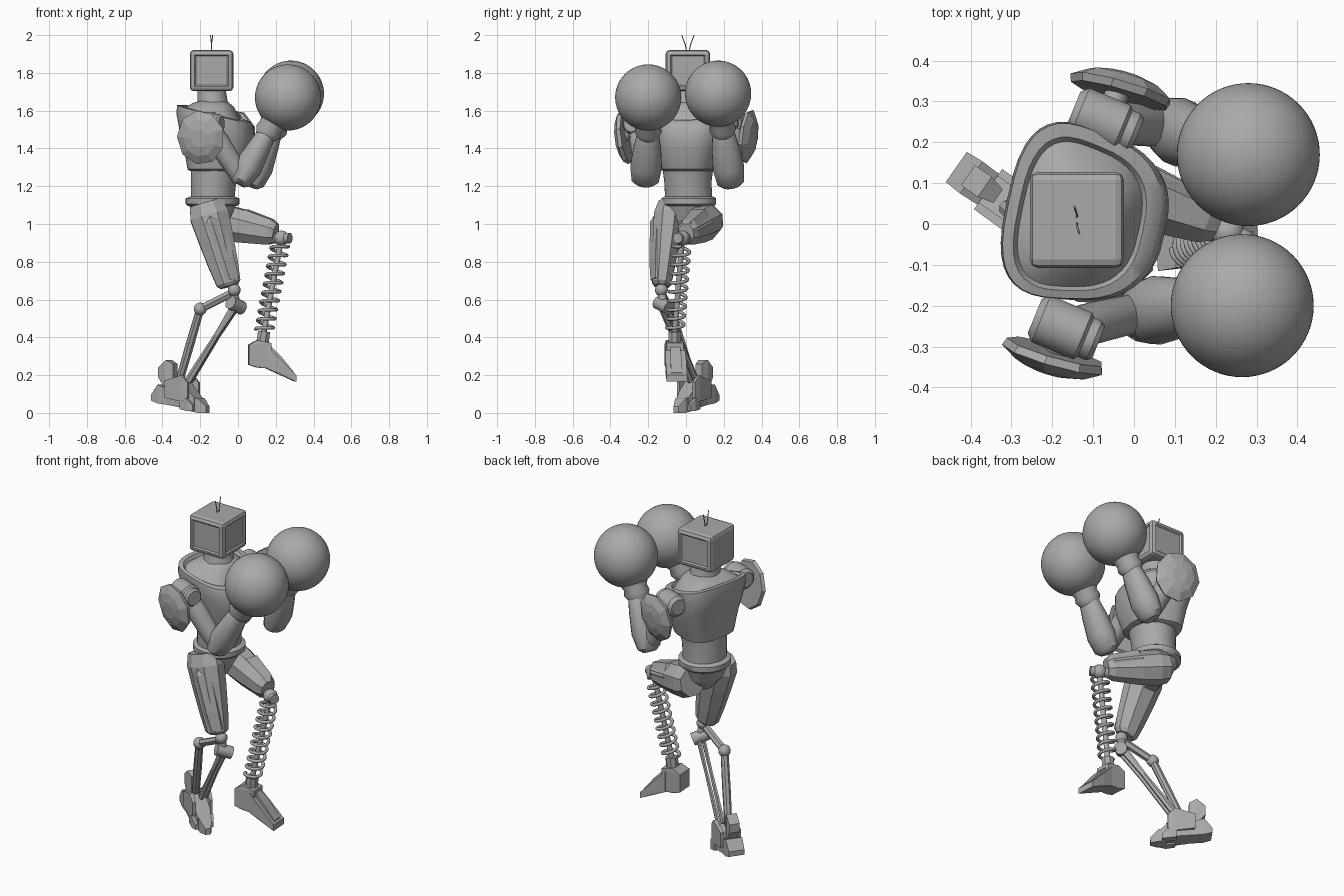
import bpy, bmesh, math
from mathutils import Vector, Matrix

if "Cube" in bpy.data.objects:
    bpy.data.objects.remove(bpy.data.objects["Cube"])

grey = bpy.data.materials.new("plain_grey")
grey.use_nodes = True
grey.diffuse_color = (0.4, 0.4, 0.4, 1)
grey.node_tree.nodes["Principled BSDF"].inputs["Base Color"].default_value = (0.4, 0.4, 0.4, 1)


def finish(name, bm, smooth=0):
    """Turn a bmesh into a named object, smooth below the given angle."""
    bmesh.ops.recalc_face_normals(bm, faces=bm.faces)
    me = bpy.data.meshes.new(name)
    bm.to_mesh(me)
    bm.free()
    ob = bpy.data.objects.new(name, me)
    bpy.context.collection.objects.link(ob)
    me.materials.append(grey)
    if smooth:
        bpy.ops.object.select_all(action='DESELECT')
        bpy.context.view_layer.objects.active = ob
        ob.select_set(True)
        bpy.ops.object.shade_smooth_by_angle(angle=math.radians(smooth))
    return ob


def skin(name, rings, smooth=0):
    """Bridge a list of rings and cap both ends."""
    bm = bmesh.new()
    loops = [[bm.verts.new(p) for p in ring] for ring in rings]
    n = len(loops[0])
    bm.faces.new(loops[0])
    bm.faces.new(loops[-1])
    for a, b in zip(loops, loops[1:]):
        for i in range(n):
            j = (i + 1) % n
            bm.faces.new((a[i], a[j], b[j], b[i]))
    return finish(name, bm, smooth)


def limb(name, a, b, profile, sides=8, smooth=0):
    """Loft along a line; profile holds (fraction, radius, side radius)."""
    a, b = Vector(a), Vector(b)
    d = (b - a).normalized()
    side = d.cross(Vector((1, 0, 0) if abs(d.x) < 0.5 else (0, 0, 1)))
    side = side.normalized()
    up = side.cross(d)
    rings = []
    for t, r, s in profile:
        angs = [(i + 0.5) * math.tau / sides for i in range(sides)]
        rings.append([a.lerp(b, t) + up * r * math.cos(g) + side * s * math.sin(g) for g in angs])
    return skin(name, rings, smooth)


def rod(name, a, b, r, sides=16):
    return limb(name, a, b, [(0, r, r), (1, r, r)], sides, 40)


def ball(name, c, r, seg=48):
    bm = bmesh.new()
    bmesh.ops.create_uvsphere(bm, u_segments=seg, v_segments=seg // 2, radius=r,
                              matrix=Matrix.Translation(c))
    return finish(name, bm, 180)


def wedge(name, ends, origin, yaw):
    """Convex block through stations of (x, low z, high z, half width)."""
    bm = bmesh.new()
    m = Matrix.Translation(origin) @ Matrix.Rotation(math.radians(yaw), 4, 'Z')
    for x, lo, hi, w in ends:
        for z in (lo, hi):
            for s in (-1, 1):
                bm.verts.new(m @ Vector((x, s * w, z)))
    res = bmesh.ops.convex_hull(bm, input=bm.verts)
    bmesh.ops.delete(bm, geom=list(set(res["geom_interior"])), context='VERTS')
    return finish(name, bm)


def stack(name, levels, power=2.0, yaw=-7, smooth=45, sides=40, taper=0):
    """Horizontal rounded sections: z, x, y, half depth, half width, tilt."""
    rings = []
    rot = Matrix.Rotation(math.radians(yaw), 3, 'Z')
    for z, cx, cy, rx, ry, tilt in levels:
        ring = []
        for i in range(sides):
            c, s = math.cos(i * math.tau / sides), math.sin(i * math.tau / sides)
            x = math.copysign(abs(c) ** (2 / power), c)
            y = math.copysign(abs(s) ** (2 / power), s) * ry * (1 - taper * x)
            ring.append(rot @ Vector((x * rx, y, 0)) + Vector((cx, cy, z - tilt * x * rx)))
        rings.append(ring)
    return skin(name, rings, smooth)


def tube(name, pts, r):
    cu = bpy.data.curves.new(name, 'CURVE')
    cu.dimensions, cu.bevel_depth, cu.bevel_resolution, cu.use_fill_caps = '3D', r, 2, True
    sp = cu.splines.new('POLY')
    sp.points.add(len(pts) - 1)
    for q, p in zip(sp.points, pts):
        q.co = (*p, 1)
    ob = bpy.data.objects.new(name, cu)
    bpy.context.collection.objects.link(ob)
    me = bpy.data.meshes.new_from_object(ob.evaluated_get(bpy.context.evaluated_depsgraph_get()))
    bpy.data.objects.remove(ob)
    bm = bmesh.new()
    bm.from_mesh(me)
    return finish(name, bm, 60)


# Head: bevelled box with sunken panels on the face and both sides
bm = bmesh.new()
bmesh.ops.create_cube(bm, size=1, matrix=Matrix.Translation((-0.14, 0.01, 1.812))
                      @ Matrix.Diagonal((0.23, 0.235, 0.218, 1)))
bmesh.ops.bevel(bm, geom=bm.edges[:], offset=0.02, segments=2, profile=0.5, affect='EDGES')
bm.normal_update()
panels = [f for f in bm.faces if f.calc_area() > 0.02 and abs(f.normal.z) < 0.5 and f.normal.x > -0.5]
bmesh.ops.inset_individual(bm, faces=panels, thickness=0.008, depth=0)
bmesh.ops.inset_individual(bm, faces=panels, thickness=0.01, depth=-0.008)
finish("head", bm)
for s in (-1, 1):
    tube("antenna", [(-0.14, 0.01 + s * 0.006, 1.91), (-0.14, 0.01 + s * 0.014, 1.95),
                     (-0.14 - s * 0.006, 0.01 + s * 0.033, 2.0)], 0.0025)

# Torso
stack("neck", [(1.59, -0.13, 0.01, 0.1, 0.11, 0), (1.65, -0.135, 0.01, 0.08, 0.085, 0),
               (1.71, -0.14, 0.01, 0.075, 0.08, 0)])
stack("chest", [(1.28, -0.12, 0.01, 0.125, 0.13, 0), (1.29, -0.115, 0.012, 0.145, 0.15, 0),
                (1.40, -0.10, 0.015, 0.175, 0.18, 0), (1.48, -0.11, 0.02, 0.19, 0.198, 0.1),
                (1.55, -0.12, 0.02, 0.195, 0.21, 0.2), (1.585, -0.125, 0.02, 0.185, 0.207, 0.25),
                (1.59, -0.13, 0.015, 0.155, 0.182, 0.25), (1.575, -0.13, 0.015, 0.145, 0.172, 0.25),
                (1.63, -0.13, 0.015, 0.105, 0.12, 0.1), (1.65, -0.13, 0.01, 0.07, 0.08, 0)],
      2.9, -12, taper=0.15)
stack("abdomen", [(1.12, -0.135, 0.015, 0.115, 0.125, 0), (1.22, -0.13, 0.01, 0.12, 0.125, 0),
                  (1.30, -0.12, 0.01, 0.13, 0.135, 0)])
stack("belt", [(1.095, -0.135, 0.015, 0.13, 0.135, 0), (1.105, -0.135, 0.015, 0.142, 0.145, 0),
               (1.135, -0.135, 0.015, 0.142, 0.145, 0), (1.145, -0.135, 0.015, 0.12, 0.13, 0)])
stack("pelvis", [(0.95, -0.13, 0.0, 0.035, 0.05, 0), (1.02, -0.135, 0.01, 0.09, 0.11, 0),
                 (1.11, -0.135, 0.015, 0.13, 0.135, 0)], smooth=0, sides=12)


def arm(side, shoulder, elbow, wrist, glove, pad, out):
    S, E, W = Vector(shoulder), Vector(elbow), Vector(wrist)
    # Barrel shoulder with a stepped round cap
    axis = Vector((0.92, -0.38, 0))
    limb(side + "_shoulder", S - axis * 0.085, S + axis * 0.085,
         [(0, 0.045, 0.045), (0.1, 0.062, 0.062), (0.75, 0.062, 0.062), (0.8, 0.052, 0.052),
          (0.93, 0.052, 0.052), (1, 0.042, 0.042)], 32, 35)
    limb(side + "_upper_arm", S, E, [(0, 0.05, 0.045), (0.3, 0.06, 0.053), (0.75, 0.055, 0.05),
                                     (1, 0.05, 0.045)], 12, 50)
    limb(side + "_forearm", E, W, [(-0.12, 0.035, 0.045), (-0.04, 0.06, 0.073), (0.25, 0.075, 0.085),
                                   (0.65, 0.062, 0.074), (0.95, 0.05, 0.058), (1.05, 0.04, 0.045)], 16, 40)
    limb(side + "_glove_cuff", W, glove, [(-0.2, 0.05, 0.05), (0, 0.072, 0.072), (0.15, 0.065, 0.065),
                                         (0.5, 0.1, 0.1)], 32, 50)
    ball(side + "_glove", glove, 0.175, 64)
    # Thin faceted shield plate outside the shoulder
    P = Vector(pad)
    limb(side + "_shoulder_pad", P, P + Vector((out * 0.27, out * 0.95, -0.12)) * 0.055,
         [(0, 0.124, 0.137), (0.35, 0.131, 0.145), (0.8, 0.09, 0.1), (1, 0.045, 0.05)], 9)
    tube(side + "_pad_bracket", [S, P + Vector((0, out * 0.02, 0))], 0.03)


arm("right", (-0.165, -0.258, 1.53), (0.02, -0.215, 1.24), (0.16, -0.2, 1.49),
    (0.265, -0.2, 1.67), (-0.192, -0.312, 1.46), -1)
arm("left", (-0.07, 0.25, 1.535), (0.085, 0.235, 1.23), (0.19, 0.195, 1.5),
    (0.28, 0.17, 1.69), (-0.035, 0.315, 1.465), 1)

# Right standing leg: plated thigh, knee linkage and two shin struts
limb("right_thigh", (-0.17, -0.085, 1.11), (-0.045, -0.13, 0.67),
     [(0, 0.095, 0.065), (0.15, 0.112, 0.085), (0.4, 0.102, 0.08), (0.75, 0.085, 0.065),
      (0.96, 0.07, 0.055), (1, 0.052, 0.04)], 8)
limb("right_thigh_plate", (-0.15, -0.115, 1.04), (-0.042, -0.14, 0.7),
     [(0, 0.05, 0.055), (0.1, 0.075, 0.073), (0.7, 0.066, 0.062), (1, 0.058, 0.048)], 6)
knee, hinge = Vector((-0.02, -0.13, 0.65)), Vector((-0.01, -0.12, 0.57))
rear, ankle = Vector((-0.2, -0.08, 0.55)), Vector((-0.28, 0.04, 0.17))
ball("right_knee", knee, 0.034, 24)
rod("knee_post", knee, hinge, 0.022)
rod("knee_hinge", hinge - Vector((0.03, 0.03, -0.015)), hinge + Vector((0.03, 0.03, -0.015)), 0.036)
rod("knee_lever", knee - Vector((0.02, 0, 0.02)), rear, 0.022, 6)
ball("rear_hinge", rear, 0.034, 24)
limb("rear_strut", rear, ankle + Vector((-0.03, 0, 0)), [(0, 0.022, 0.022), (0.5, 0.024, 0.022),
                                                         (1, 0.022, 0.02)], 8)
for s in (-1, 1):
    o = Vector((0.3, 1, 0)) * s * 0.015
    limb("front_strut", hinge + o, ankle + o + Vector((0.02, 0, 0)),
         [(0, 0.024, 0.01), (0.4, 0.015, 0.01), (1, 0.022, 0.012)], 6)

# Right foot: armoured sole, toes, heel and ankle guards
base, turn = Vector((-0.3, 0.045, 0)), -35
across = Matrix.Rotation(math.radians(turn), 3, 'Z') @ Vector((0, 1, 0))
wedge("right_foot_body", [(-0.07, 0.045, 0.14, 0.045), (0.02, 0.03, 0.18, 0.052),
                          (0.11, 0.015, 0.08, 0.038)], base, turn)
wedge("right_foot_heel", [(-0.165, 0.065, 0.095, 0.045), (-0.12, 0.05, 0.15, 0.048),
                          (-0.04, 0.04, 0.12, 0.045)], base, turn)
wedge("right_heel_spur", [(-0.13, 0.19, 0.24, 0.03), (-0.08, 0.12, 0.28, 0.03),
                          (-0.04, 0.12, 0.26, 0.02)], base, turn)
wedge("right_toe_tip", [(0.08, 0.01, 0.09, 0.038), (0.13, 0.0, 0.075, 0.034),
                        (0.17, 0.0, 0.035, 0.016)], base, turn)
for y in (-0.04, 0.04):
    wedge("right_side_toe", [(0.03, 0.02, 0.1, 0.02), (0.08, 0.01, 0.07, 0.022),
                             (0.11, 0.01, 0.04, 0.012)], base + across * y, turn)
    wedge("right_ankle_guard", [(-0.07, 0.08, 0.17, 0.01), (0.04, 0.06, 0.2, 0.012),
                                (0.08, 0.08, 0.16, 0.008)], base + across * y * 1.25, turn)

# Left raised leg: faceted thigh and knee joint
limb("left_thigh", (-0.1, 0.11, 1.015), (0.2, 0, 0.95),
     [(-0.1, 0.085, 0.085), (0.08, 0.1, 0.095), (0.4, 0.095, 0.085), (0.9, 0.073, 0.062),
      (1, 0.055, 0.045)], 8)
limb("left_thigh_plate", (0, 0.08, 1.015), (0.19, 0.01, 0.965),
     [(0, 0.06, 0.055), (0.15, 0.082, 0.077), (0.9, 0.064, 0.057), (1, 0.05, 0.04)], 6)
joint, heel = Vector((0.23, -0.02, 0.925)), Vector((0.135, -0.06, 0.42))
ball("left_knee", joint, 0.04, 24)
rod("left_knee_pin", joint - Vector((-0.045, 0.025, 0)), joint + Vector((-0.045, 0.025, 0)), 0.028)

# Spring shin around a thin core
core = heel - joint
u = core.cross(Vector((0, 1, 0))).normalized()
v = core.normalized().cross(u)
turns, steps = 9.5, 24
count = int(turns * steps)
tube("shin_spring", [joint + core * (0.07 + 0.9 * i / count)
                     + (u * math.cos(i * math.tau / steps) + v * math.sin(i * math.tau / steps)) * 0.045
                     for i in range(count + 1)], 0.009)
rod("shin_core", joint, heel, 0.015)
rod("spring_seat", heel + Vector((0.003, 0, 0.012)), heel - Vector((0.005, 0, 0.05)), 0.035, 8)

# Left foot: flared heel block and long sloping toe
foot = (0.13, -0.06, 0)
wedge("left_foot_heel", [(-0.075, 0.255, 0.36, 0.05), (-0.03, 0.24, 0.385, 0.045),
                         (0.045, 0.235, 0.37, 0.045)], foot, 4)
wedge("left_foot_toe", [(0.02, 0.235, 0.355, 0.05), (0.09, 0.215, 0.285, 0.055),
                        (0.175, 0.165, 0.2, 0.055)], foot, 4)
wedge("left_foot_ridge", [(0.03, 0.28, 0.365, 0.025), (0.1, 0.24, 0.295, 0.03),
                          (0.165, 0.18, 0.215, 0.03)], foot, 4)
